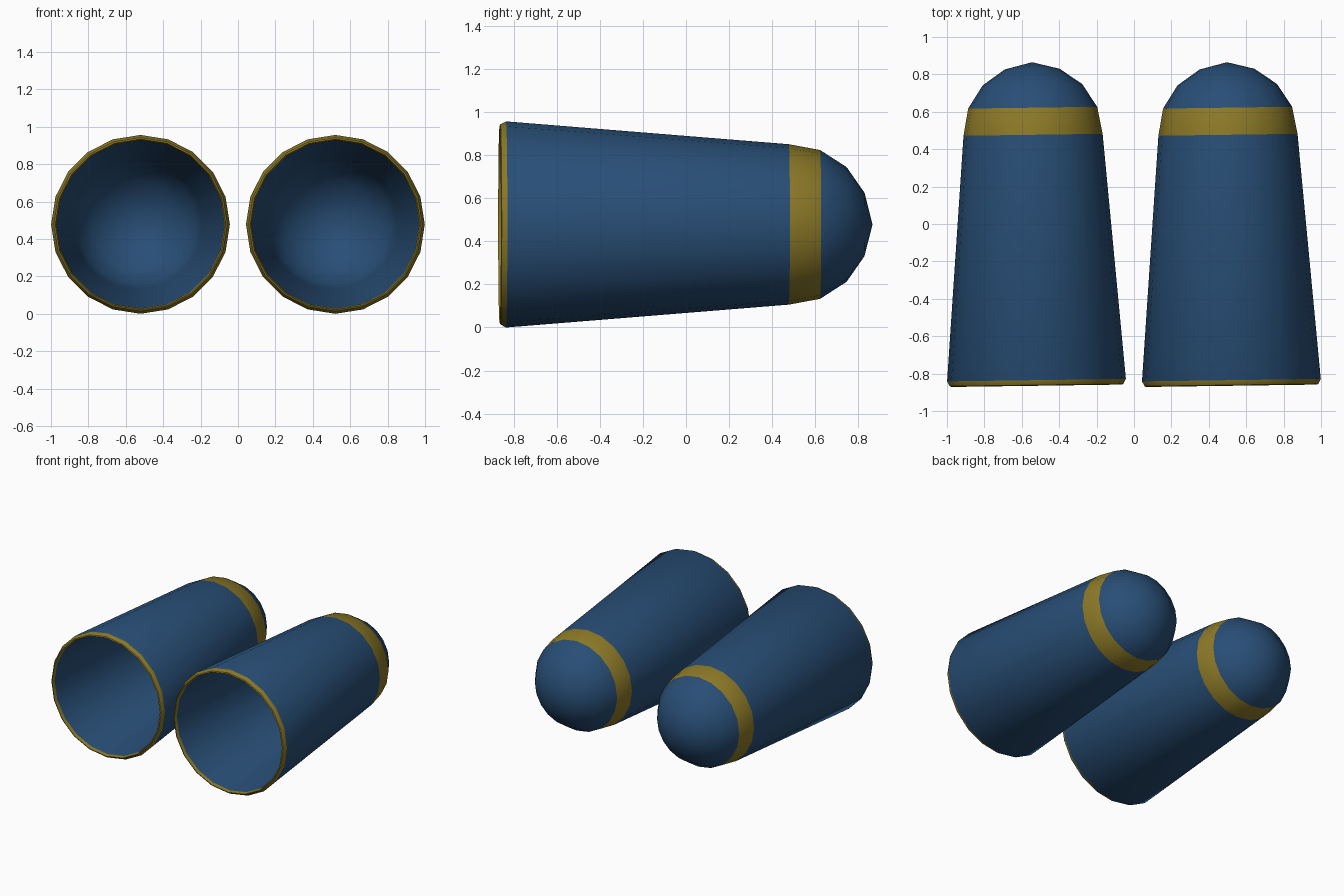
import bpy, bmesh, math
from mathutils import Matrix, Vector

cube = bpy.data.objects.get("Cube")
if cube:
    bpy.data.objects.remove(cube, do_unlink=True)


def make_material(name, rgb):
    mat = bpy.data.materials.new(name)
    mat.use_nodes = True
    colour = (*rgb, 1.0)
    mat.diffuse_color = colour
    mat.node_tree.nodes["Principled BSDF"].inputs["Base Color"].default_value = colour
    return mat


BLUE, GOLD = 0, 1
materials = [make_material("dark blue", (0.021, 0.076, 0.18)),
             make_material("old gold", (0.26, 0.19, 0.02))]

SIDES = 20
WALL = 0.025

# Outer profile from the tip to the rim: (y, radius, colour of the next strip)
outer = [(0.865, 0.0, BLUE), (0.828, 0.147, BLUE), (0.745, 0.266, BLUE),
         (0.622, 0.345, GOLD), (0.477, 0.372, BLUE), (-0.835, 0.478, GOLD)]
# Rounded rim, then the inner wall back to the tip
lip = [(-0.861, 0.464, GOLD), (-0.865, 0.456, GOLD), (-0.842, 0.449, BLUE)]
inner = [(y - WALL * (1 - r / 0.4), max(r - WALL, 0.0), BLUE)
         for y, r, _ in reversed(outer[:-1])]
profile = outer + lip + inner


def build_cup(name, x):
    """Lathe the profile around the y axis into a hollow domed cup."""
    bm = bmesh.new()
    rings = []
    for y, r, _ in profile:
        if r == 0:
            rings.append([bm.verts.new((0, y, 0))] * SIDES)
            continue
        angles = [math.tau * i / SIDES for i in range(SIDES)]
        rings.append([bm.verts.new((r * math.cos(a), y, r * math.sin(a)))
                      for a in angles])
    for ring, following, (_, _, colour) in zip(rings, rings[1:], profile):
        for i in range(SIDES):
            j = (i + 1) % SIDES
            corners = [ring[i], ring[j], following[j], following[i]]
            face = bm.faces.new(list(dict.fromkeys(corners)))
            face.material_index = colour
    bmesh.ops.recalc_face_normals(bm, faces=bm.faces)

    # Slight sideways turn, then move into place
    bm.transform(Matrix.Translation(Vector((x, 0, 0.478)))
                 @ Matrix.Rotation(math.radians(0.8), 4, "Z"))
    mesh = bpy.data.meshes.new(name)
    bm.to_mesh(mesh)
    bm.free()
    for mat in materials:
        mesh.materials.append(mat)
    cup = bpy.data.objects.new(name, mesh)
    bpy.context.collection.objects.link(cup)

    bpy.ops.object.select_all(action="DESELECT")
    cup.select_set(True)
    bpy.context.view_layer.objects.active = cup
    bpy.ops.object.shade_smooth_by_angle(angle=math.radians(35))


build_cup("right_cup", -0.533)
build_cup("left_cup", 0.509)
